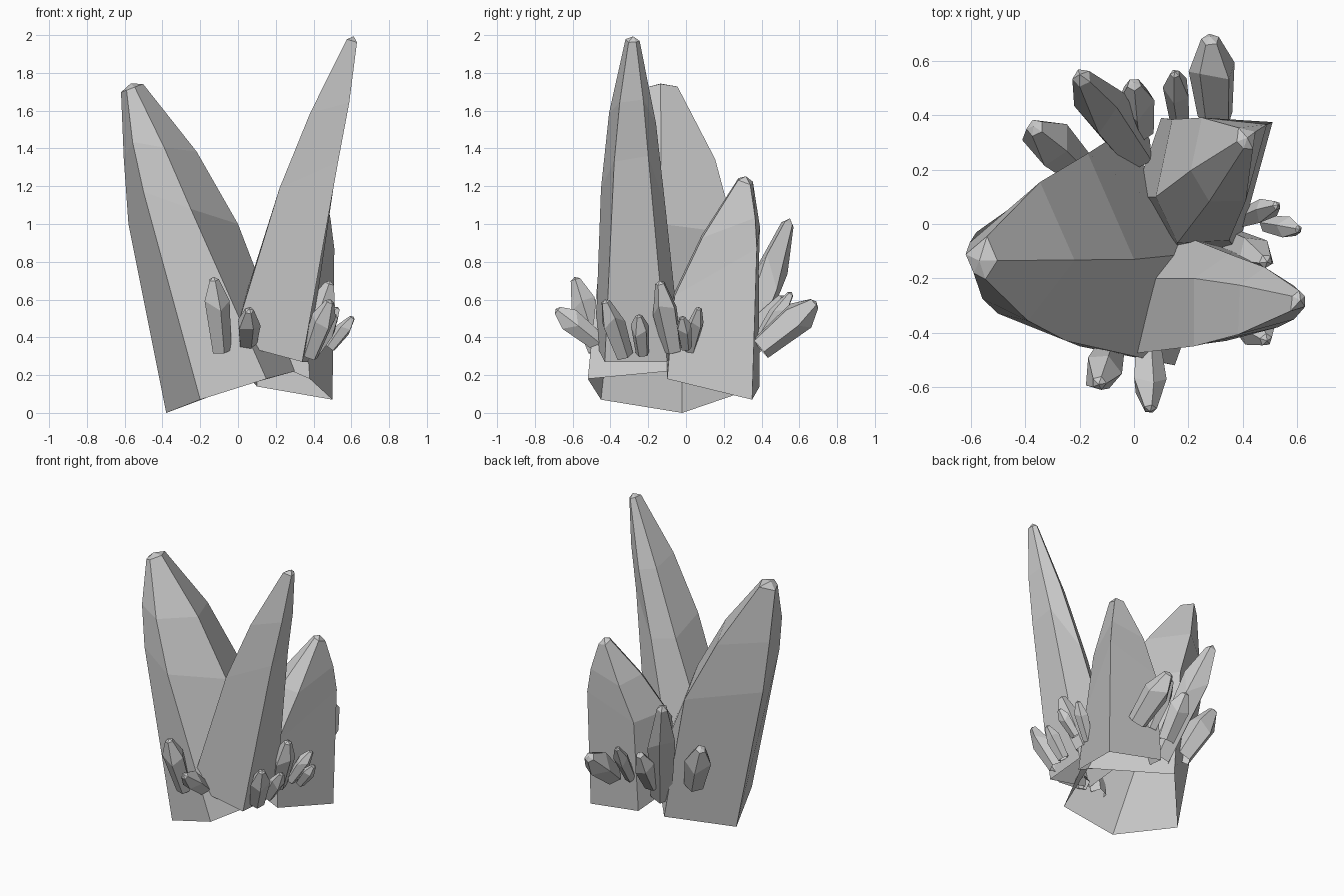
import bpy
import math
from mathutils import Vector

if "Cube" in bpy.data.objects:
    bpy.data.objects.remove(bpy.data.objects["Cube"])


def loft(name, rings, apex):
    """Flat-faced crystal skin through rings, open at the root, closed at the tip."""
    n = len(rings[0])
    verts = [p for ring in rings for p in ring] + [apex]
    a = len(verts) - 1
    top = (len(rings) - 1) * n
    faces = []
    for i in range(n):
        j = (i + 1) % n
        faces.append((a, top + i, top + j))
        for k in range(0, top, n):
            faces.append((k + i, k + j, k + n + j, k + n + i))
    mesh = bpy.data.meshes.new(name)
    mesh.from_pydata([tuple(v) for v in verts], [], faces)
    mesh.update()
    obj = bpy.data.objects.new(name, mesh)
    bpy.context.collection.objects.link(obj)
    return obj


def mean(points):
    return sum(points, Vector()) / len(points)


def large_crystal(name, base, shoulder, tip, blunt, bulges):
    """Five-sided shaft: base ring, uneven shoulder, bulged upper ring, blunt tip."""
    base = [Vector(p) for p in base]
    shoulder = [Vector(p) for p in shoulder]
    tip = Vector(tip)
    mid = mean(shoulder)
    axis = (tip - mid).normalized()
    upper, end = [], []
    for p, bulge in zip(shoulder, bulges):
        out = p - mid
        out -= axis * out.dot(axis)
        e = tip + out * blunt
        end.append(e)
        upper.append(p.lerp(e, 0.5) + out * bulge)
    loft(name, [base, shoulder, upper, end], tip + axis * 0.025)


def small_crystal(name, base, tip, r, sides, spin):
    """Shard with a broad root, an uneven shoulder and a blunt tip."""
    base, tip = Vector(base), Vector(tip)
    axis = tip - base
    q = axis.to_track_quat('Z', 'Y')
    rings = []
    for t, s in ((-0.03, 0.75), (0.62, 1.0), (0.96, 0.38)):
        ring = []
        for i in range(sides):
            a = spin + math.tau * i / sides
            wobble = 0.1 * math.sin(2.4 * i + spin) if s == 1.0 else 0
            ring.append(base + axis * (t + wobble)
                        + q @ Vector((r * s * math.cos(a), r * s * math.sin(a), 0)))
        rings.append(ring)
    loft(name, rings, tip)


# Broad crystal leaning left
large_crystal(
    "left_crystal",
    [(-.38, -.02, 0), (-.2, -.45, .07), (.15, -.52, .18), (.3, -.1, .22), (-.06, .33, .12)],
    [(-.58, -.03, 1.0), (-.5, -.33, 1.17), (-.25, -.43, 1.08), (0, -.13, 1.0), (-.17, .26, .95)],
    (-.56, -.135, 1.72), 0.23, (0.02, 0.1, 0.13, 0.13, 0.12))

# Tallest crystal leaning right
large_crystal(
    "right_crystal",
    [(-.03, -.48, .37), (.34, -.43, .27), (.37, -.1, .27), (.15, -.03, .35), (-.03, -.2, .4)],
    [(.22, -.45, 1.19), (.53, -.38, 1.33), (.53, -.2, 1.36), (.35, -.11, 1.1), (.22, -.2, 1.1)],
    (.605, -.28, 1.97), 0.22, (0.12, 0.08, 0.08, 0.12, 0.12))

# Shorter crystal at the back
large_crystal(
    "back_crystal",
    [(.1, .39, .14), (0, .1, .25), (.15, -.1, .28), (.38, -.1, .18), (.5, .35, .07)],
    [(.14, .385, .75), (.08, .1, .75), (.16, -.07, .62), (.35, -.06, .62), (.51, .375, .87)],
    (.41, .31, 1.23), 0.2, (0.1, 0.13, 0.13, 0.13, 0.06))

# Small shards round the foot: root, tip, radius
shards = [
    ((-.09, -.47, .34), (-.13, -.59, .72), .072),
    ((.05, -.45, .36), (.06, -.69, .55), .065),
    ((.37, -.07, .34), (.49, -.14, .70), .07),
    ((.38, -.33, .31), (.49, -.43, .60), .065),
    ((.40, -.23, .32), (.52, -.25, .52), .05),
    ((.49, 0, .35), (.61, -.02, .51), .042),
    ((.40, .02, .34), (.53, .07, .56), .045),
    ((.30, .40, .35), (.28, .69, .59), .09),
    ((.0, .27, .25), (-.2, .55, 1.03), .095),
    ((-.22, .22, .36), (-.37, .36, .70), .09),
    ((.02, .35, .34), (-.0, .52, .62), .072),
    ((.17, .38, .36), (.15, .56, .64), .05),
]
for i, (root, tip, r) in enumerate(shards):
    small_crystal(f"small_crystal_{i + 1}", root, tip, r, 5, 0.3 + i)
